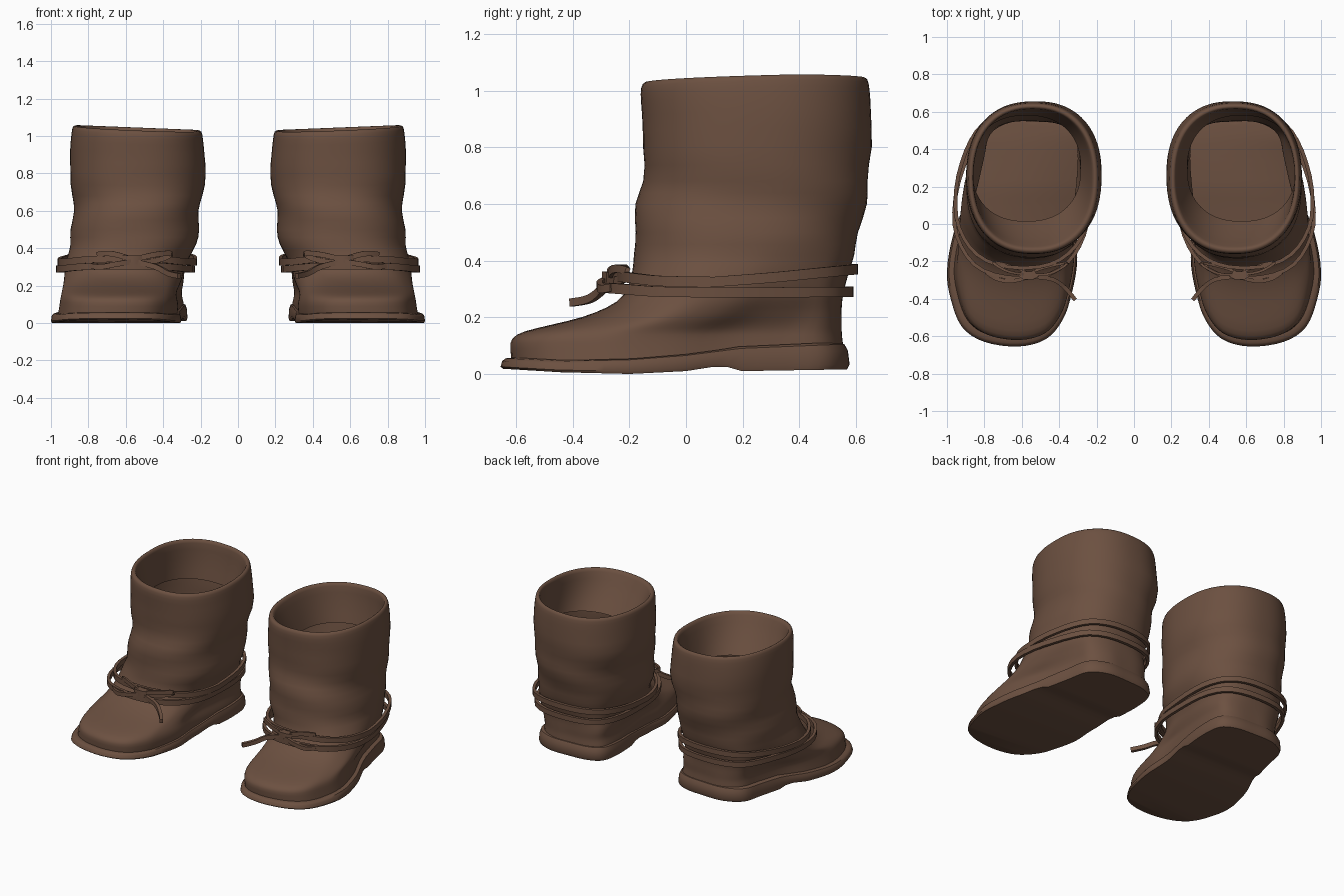
import bpy, bmesh, math
from mathutils import Vector

if "Cube" in bpy.data.objects:
    bpy.data.objects.remove(bpy.data.objects["Cube"])

brown = bpy.data.materials.new("brown_leather")
brown.diffuse_color = (0.15, 0.081, 0.052, 1)
brown.use_nodes = True
brown.node_tree.nodes["Principled BSDF"].inputs["Base Color"].default_value = brown.diffuse_color
N = 80


def smooth_path(pts, sub, closed):
    """Catmull-Rom interpolation of points with any number of components."""
    n, out = len(pts), []
    for i in range(n if closed else n - 1):
        idx = [(i + j) % n if closed else min(max(i + j, 0), n - 1) for j in (-1, 0, 1, 2)]
        for s in range(sub):
            t = s / sub
            out.append(tuple(
                0.5 * (2 * b + (c - a) * t + (2 * a - 5 * b + 4 * c - d) * t * t
                       + (3 * b - a - 3 * c + d) * t ** 3)
                for a, b, c, d in zip(*(pts[k] for k in idx))))
    return out if closed else out + [tuple(pts[-1])]


def interp(x, table):
    for (a, u), (b, v) in zip(table, table[1:]):
        if x <= b:
            t = max(0, (x - a) / (b - a))
            return u + (v - u) * t
    return table[-1][1]


# Plan outlines, both starting at the front centre and running to the outer side
SOLE = smooth_path([
    (.62, -.655), (.80, -.63), (.92, -.55), (.98, -.40), (1.0, -.25), (.965, -.05), (.89, .15),
    (.84, .35), (.80, .50), (.68, .57), (.53, .575), (.38, .56), (.29, .50), (.27, .35),
    (.285, .15), (.305, -.05), (.305, -.22), (.335, -.38), (.38, -.51), (.47, -.615)], 4, True)


def oval(i):
    a = 2 * math.pi * i / N
    f = lambda v: math.copysign(abs(v) ** 0.87, v)
    return f(math.sin(a)), -f(math.cos(a))


def outline(k, x0, x1, y0, y1):
    """Blend foot outline into shaft oval, fitted to the given bounds."""
    pts = []
    for i, (sx, sy) in enumerate(SOLE):
        ox, oy = oval(i)
        sx, sy = (sx - .635) / .365, (sy + .04) / .615
        pts.append((sx + (ox - sx) * k, sy + (oy - sy) * k))
    xs, ys = [p[0] for p in pts], [p[1] for p in pts]
    ax, bx, ay, by = min(xs), max(xs), min(ys), max(ys)
    return [(x0 + (x1 - x0) * (x - ax) / (bx - ax), y0 + (y1 - y0) * (y - ay) / (by - ay))
            for x, y in pts]


def make(name, rings, close_rings=False, caps=(), angle=45):
    """Skin a stack of rings and mirror it for the second boot."""
    bm = bmesh.new()
    vs = [[bm.verts.new(p) for p in r] for r in rings]
    n, m = len(vs[0]), len(vs)
    for j in range(m if close_rings else m - 1):
        for i in range(n):
            a, b = vs[j], vs[(j + 1) % m]
            bm.faces.new((a[i], a[(i + 1) % n], b[(i + 1) % n], b[i]))
    for c in caps:
        r = vs[c]
        for i in range(n // 2):
            q = list(dict.fromkeys((r[i], r[i + 1], r[n - i - 1], r[(n - i) % n])))
            if len(q) > 2:
                bm.faces.new(q)
    bmesh.ops.recalc_face_normals(bm, faces=bm.faces)
    me = bpy.data.meshes.new(name)
    bm.to_mesh(me)
    bm.free()
    me.materials.append(brown)
    ob = bpy.data.objects.new(name, me)
    bpy.context.collection.objects.link(ob)
    mod = ob.modifiers.new("pair", 'MIRROR')
    mod.use_mirror_merge = False
    bpy.ops.object.select_all(action='DESELECT')
    ob.select_set(True)
    bpy.context.view_layer.objects.active = ob
    bpy.ops.object.shade_smooth_by_angle(angle=math.radians(angle))
    return ob


def ribbon(name, pts, closed, h, t):
    """Rectangular strap swept along a path, kept upright."""
    rings, n = [], len(pts)
    P = [Vector(p) for p in pts]
    for i in range(n):
        a = P[(i - 1) % n] if closed else P[max(i - 1, 0)]
        b = P[(i + 1) % n] if closed else P[min(i + 1, n - 1)]
        d = (b - a).normalized()
        side = d.cross(Vector((0, 0, 1))).normalized()
        up = side.cross(d)
        rings.append([P[i] + side * (t / 2 * s) + up * (h / 2 * u)
                      for s, u in ((-1, -1), (1, -1), (1, 1), (-1, 1))])
    make(name, rings, closed, () if closed else (0, -1), 40)


# Upper: foot, ankle, shaft, rolled rim and short lining (z, blend, x0, x1, y0, y1)
profile = smooth_path([
    (.03, 0, .295, .965, -.615, .55), (.09, 0, .29, .955, -.62, .555),
    (.125, 0, .295, .95, -.613, .552), (.15, 0, .30, .945, -.57, .55),
    (.175, .05, .30, .94, -.47, .55), (.20, .15, .295, .935, -.37, .55),
    (.235, .3, .29, .93, -.28, .55), (.28, .5, .285, .925, -.22, .555),
    (.36, .75, .255, .91, -.19, .575), (.42, .9, .225, .895, -.185, .595),
    (.50, 1, .21, .893, -.18, .61), (.60, 1, .205, .883, -.172, .632),
    (.68, 1, .195, .882, -.155, .645), (.80, 1, .172, .897, -.15, .655),
    (.92, 1, .18, .897, -.155, .653), (1.0, 1, .188, .89, -.16, .648),
    (1.035, 1, .195, .882, -.153, .64), (1.04, 1, .212, .868, -.135, .625),
    (1.02, 1, .225, .858, -.12, .615), (.92, 1, .25, .86, -.07, .605),
    (.78, 1, .285, .865, .015, .58)], 2, False)
rings = []
for j, (z, k, *box) in enumerate(profile):
    tilt = min(max((z - .7) / .3, 0), 1)
    fold = .007 * math.sin(min(max((z - .38) / .5, 0), 1) * math.pi) if j < 32 else 0
    ring = []
    for i, (x, y) in enumerate(outline(k, *box)):
        a = 2 * math.pi * i / N
        w = fold * math.sin(24 * z + 2 * a)
        dz = tilt * ((x - .54) * .04 + (min(y, .4) - .25) * .03)
        ring.append((x + math.sin(a) * w, y - math.cos(a) * w, z + dz))
    rings.append(ring)
make("boot_upper", rings, angle=60)

# Sole: toe spring, arch and low heel block with a slightly flared welt
TOP = [(-.65, .055), (-.45, .045), (-.2, .05), (0, .065), (.2, .09), (.57, .105)]
BOTTOM = [(-.65, .018), (-.45, .006), (-.2, 0), (0, .01), (.13, .03), (.2, .01), (.57, .016)]
rings = []
for f, s in ((0, .985), (.2, 1), (.75, .99), (1, .97), (1.08, .93)):
    ring = []
    for x, y in SOLE:
        lo, hi = interp(y, BOTTOM), interp(y, TOP)
        ring.append((.62 + (x - .62) * s, -.04 + (y + .04) * s, lo + (hi - lo) * f))
    rings.append(ring)
# bring the widest edge fully out to the sole outline
make("sole", rings, caps=(0, -1), angle=40)

# Two cords wrapped round the ankle
for name, box, heights in (
        ("lower_cord", (.6, .24, .962, -.29, .582),
         [(-.29, .305), (-.1, .29), (.2, .287), (.58, .29)]),
        ("upper_cord", (.75, .228, .955, -.235, .598),
         [(-.24, .345), (-.1, .328), (.1, .325), (.3, .34), (.6, .37)])):
    pts = [(x, y, interp(y, heights)) for x, y in outline(*box)][::2]
    ribbon(name, pts, True, .036, .02)

# Bow: two loops, two loose ends and a knot
ribbon("bow_loop_inner", smooth_path([
    (.56, -.27, .335), (.45, -.265, .365), (.36, -.215, .372), (.40, -.215, .345),
    (.50, -.24, .325)], 4, True), True, .028, .014)
ribbon("bow_loop_outer", smooth_path([
    (.56, -.27, .335), (.67, -.255, .37), (.75, -.21, .365), (.71, -.21, .345),
    (.63, -.235, .33)], 4, True), True, .028, .014)
ribbon("cord_end_inner", smooth_path([
    (.56, -.28, .33), (.44, -.295, .30), (.37, -.34, .265), (.315, -.405, .252)], 4, False),
    False, .028, .022)
ribbon("cord_end_outer", smooth_path([
    (.55, -.28, .33), (.65, -.305, .315), (.73, -.295, .30), (.79, -.26, .305)], 4, False),
    False, .028, .02)
ribbon("bow_knot", [(.525, -.265, .335), (.545, -.275, .337), (.585, -.275, .337),
                    (.605, -.262, .335)], False, .05, .045)
